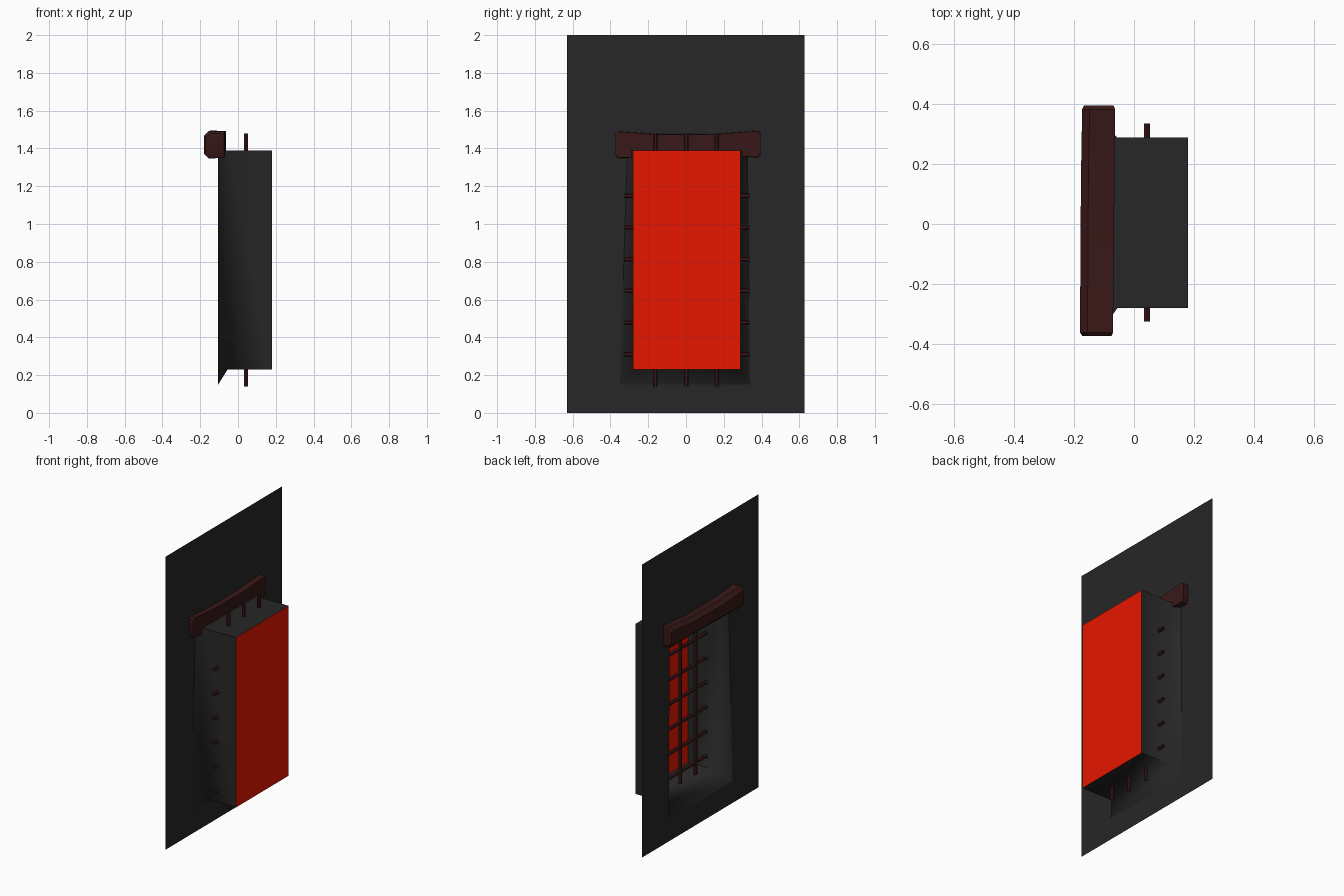
import bpy
import bmesh
from math import radians
from mathutils import Matrix, Vector

if "Cube" in bpy.data.objects:
    bpy.data.objects.remove(bpy.data.objects["Cube"], do_unlink=True)


def material(name, rgb):
    m = bpy.data.materials.new(name)
    m.use_nodes = True
    m.diffuse_color = (*rgb, 1)
    m.node_tree.nodes["Principled BSDF"].inputs["Base Color"].default_value = (*rgb, 1)
    return m


STONE = material("dark grey", (0.02, 0.02, 0.02))
WOOD = material("dark brown", (0.04, 0.009, 0.009))
RED = material("red", (0.8, 0.008, 0))


def finish(name, bm, mat, smooth=0):
    """Make the object; edges flatter than the smooth angle are shaded soft."""
    bmesh.ops.recalc_face_normals(bm, faces=bm.faces)
    mesh = bpy.data.meshes.new(name)
    bm.to_mesh(mesh)
    bm.free()
    mesh.materials.append(mat)
    if smooth:
        mesh.shade_smooth()
        mesh.set_sharp_from_angle(angle=radians(smooth))
    obj = bpy.data.objects.new(name, mesh)
    bpy.context.collection.objects.link(obj)


def loft(name, rings, mat, caps=False, smooth=0):
    """Skin a list of closed rings, optionally closing both ends."""
    bm = bmesh.new()
    loops = [[bm.verts.new(p) for p in ring] for ring in rings]
    for a, b in zip(loops, loops[1:]):
        n = len(a)
        for i in range(n):
            j = (i + 1) % n
            bm.faces.new((a[i], a[j], b[j], b[i]))
    if caps:
        bm.faces.new(loops[0])
        bm.faces.new(loops[-1])
    finish(name, bm, mat, smooth)


def rect(x, y0, y1, z0, z1):
    return [(x, y0, z0), (x, y1, z0), (x, y1, z1), (x, y0, z1)]


# Wall sheet with the window opening, wider towards the sill
WALL_X, THROAT_X, BACK_X = -0.105, -0.055, 0.18
opening = [(WALL_X, -0.35, 0.15), (WALL_X, 0.338, 0.15),
           (WALL_X, 0.325, 1.39), (WALL_X, -0.31, 1.39)]
loft("wall", [rect(WALL_X, -0.63, 0.627, 0, 2), opening], STONE)

# Splayed reveal flowing into the deep window box
throat = rect(THROAT_X, -0.28, 0.288, 0.23, 1.39)
back = rect(BACK_X, -0.28, 0.288, 0.23, 1.39)
loft("window_recess", [opening, throat, back], STONE, smooth=60)

# Glowing panel closing the far side
bm = bmesh.new()
bm.faces.new([bm.verts.new(p) for p in back])
finish("red_panel", bm, RED)


# Window bars: open hexagonal rods
def bar(name, start, end):
    bm = bmesh.new()
    a, b = Vector(start), Vector(end)
    turn = (b - a).to_track_quat('Z', 'Y').to_matrix().to_4x4()
    bmesh.ops.create_cone(bm, cap_ends=False, segments=6, radius1=0.012, radius2=0.012,
                          depth=(b - a).length,
                          matrix=Matrix.Translation((a + b) / 2) @ turn)
    finish(name, bm, WOOD)


BAR_X = 0.043
for i in range(3):
    y = -0.162 + 0.163 * i
    bar(f"vertical_bar_{i + 1}", (BAR_X, y, 0.14), (BAR_X, y, 1.48))
for i in range(6):
    z = 0.31 + 0.168 * i
    bar(f"horizontal_bar_{i + 1}", (BAR_X, -0.325, z), (BAR_X, 0.335, z))


# Rough-hewn lintel beam, chamfered along its outer edges
def beam_section(y, x0, x1, z0, z1):
    c = 0.025
    return [(x1, y, z0 + 0.005), (x0 + c, y, z0), (x0, y, z0 + c),
            (x0, y, z1 - c), (x0 + c, y, z1), (x1, y, z1 - 0.003)]


sections = [
    (-0.374, -0.172, -0.075, 1.368, 1.48),
    (-0.362, -0.18, -0.07, 1.346, 1.492),
    (-0.15, -0.179, -0.068, 1.35, 1.477),
    (0.15, -0.177, -0.065, 1.358, 1.478),
    (0.382, -0.173, -0.063, 1.35, 1.495),
    (0.395, -0.167, -0.068, 1.368, 1.485),
]
loft("lintel_beam", [beam_section(*s) for s in sections], WOOD, caps=True, smooth=30)
